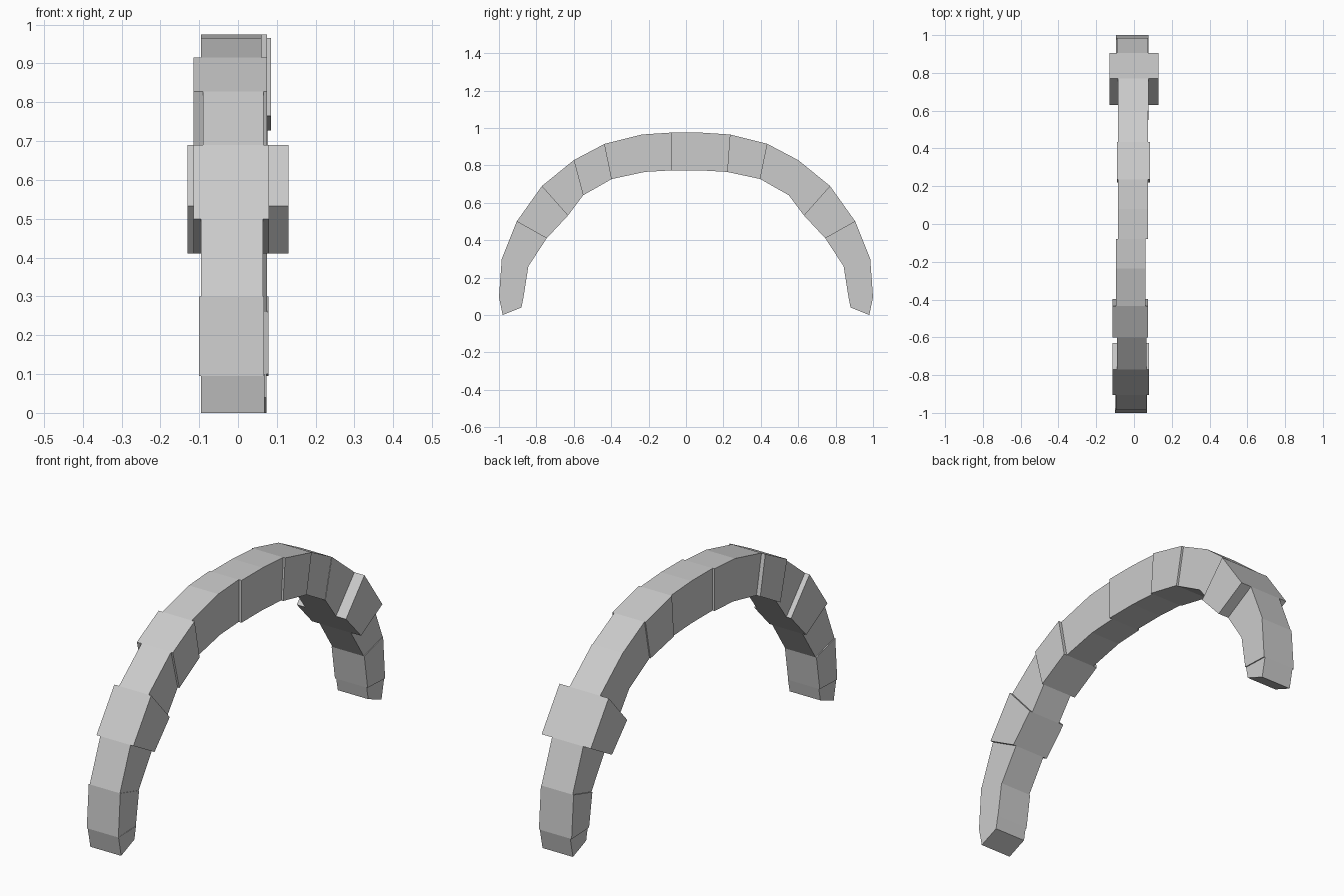
import bpy
import bmesh

cube = bpy.data.objects.get("Cube")
if cube:
    bpy.data.objects.remove(cube, do_unlink=True)

stone = bpy.data.materials.new("grey stone")
stone.use_nodes = True
grey = (0.6, 0.6, 0.6, 1)
stone.diffuse_color = grey
stone.node_tree.nodes["Principled BSDF"].inputs["Base Color"].default_value = grey

# Joints of the half arch: outer y, outer z, inner y, inner z, from foot to crown
half_joints = [
    (.98, 0, .88, .04), (1, .095, .868, .1), (.985, .3, .843, .26),
    (.905, .5, .745, .41), (.77, .69, .63, .533), (.6, .828, .55, .64),
    (.435, .915, .397, .727), (.235, .965, .22, .765), (.08, .975, .08, .773),
]
front_joints = [(-a, b, -c, d) for a, b, c, d in half_joints]
joints = front_joints + half_joints[::-1]

# Name and side limits (min x, max x) of each stone, from front foot to back foot
stones = [
    ("front_foot", -.095, .068), ("front_leg_lower", -.1, .067),
    ("front_leg_upper", -.095, .065), ("front_collar", -.115, .08),
    ("front_shoulder", -.09, .066), ("front_wide_stone", -.115, .075),
    ("front_haunch", -.095, .06), ("front_crown", -.095, .06),
    ("keystone", -.085, .075), ("back_crown", -.085, .075),
    ("back_haunch", -.09, .085), ("back_wide_stone", -.085, .075),
    ("back_shoulder", -.085, .077), ("back_collar", -.13, .13),
    ("back_leg_upper", -.09, .075), ("back_leg_lower", -.095, .078),
    ("back_foot", -.088, .073),
]


def wedge(name, start, end, low, high):
    """Six-sided stone between two joints of the arch."""
    bm = bmesh.new()
    profile = [start[:2], end[:2], end[2:], start[2:]]
    sides = [[bm.verts.new((x, y, z)) for y, z in profile] for x in (low, high)]
    for side in sides:
        bm.faces.new(side)
    for i in range(len(profile)):
        j = (i + 1) % len(profile)
        bm.faces.new((sides[0][i], sides[0][j], sides[1][j], sides[1][i]))
    bmesh.ops.recalc_face_normals(bm, faces=bm.faces)
    mesh = bpy.data.meshes.new(name)
    bm.to_mesh(mesh)
    bm.free()
    mesh.materials.append(stone)
    obj = bpy.data.objects.new(name, mesh)
    bpy.context.collection.objects.link(obj)


# Lay the stones along the arch
for (name, low, high), start, end in zip(stones, joints, joints[1:]):
    wedge(name, start, end, low, high)
